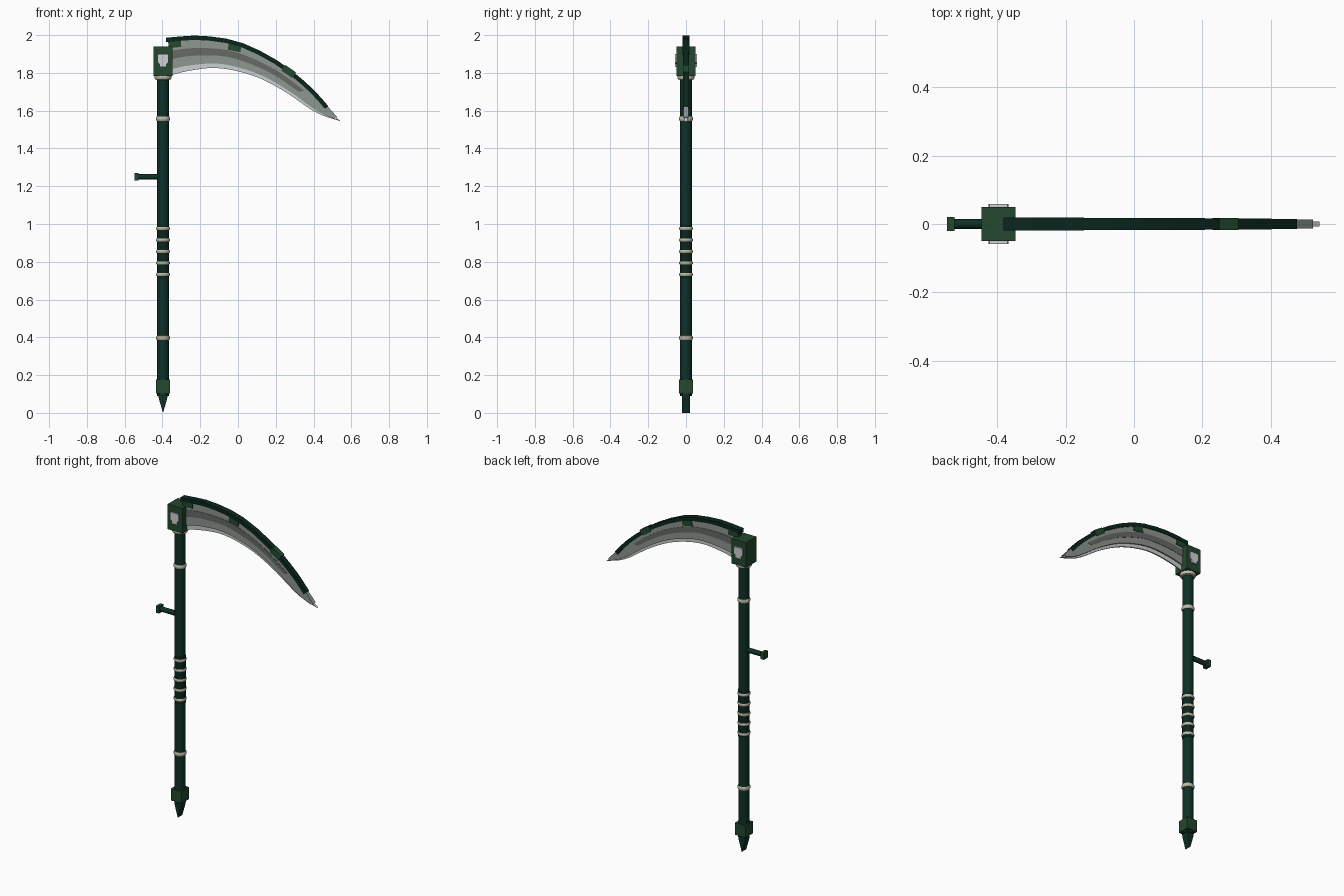
import bpy, bmesh, math
from mathutils import Vector, Matrix

if "Cube" in bpy.data.objects:
    bpy.data.objects.remove(bpy.data.objects["Cube"])

def mat(name, r, g, b):
    lin = lambda c: ((c / 255 + 0.055) / 1.055) ** 2.4 if c > 10 else c / 255 / 12.92
    m = bpy.data.materials.new(name)
    m.diffuse_color = (lin(r), lin(g), lin(b), 1)
    m.use_nodes = True
    m.node_tree.nodes["Principled BSDF"].inputs["Base Color"].default_value = m.diffuse_color
    return m

POLE = mat("dark green", 14, 48, 38)
SPINE = mat("deep green", 10, 38, 28)
GREEN = mat("forest green", 35, 72, 46)
BONE = mat("bone", 192, 188, 168)
STEEL = mat("grey steel", 142, 150, 143)
DARK = mat("dark steel", 102, 106, 100)
EDGE = mat("bright steel", 205, 210, 210)
SILVER = mat("silver", 208, 208, 214)
PX = -0.397  # pole axis

def finish(name, bm, m, smooth=False):
    bmesh.ops.recalc_face_normals(bm, faces=bm.faces)
    me = bpy.data.meshes.new(name)
    bm.to_mesh(me)
    bm.free()
    me.materials.append(m)
    ob = bpy.data.objects.new(name, me)
    bpy.context.collection.objects.link(ob)
    if smooth:
        bpy.context.view_layer.objects.active = ob
        ob.select_set(True)
        bpy.ops.object.shade_smooth_by_angle(angle=math.radians(40))
        ob.select_set(False)
    return ob

def box(name, c, size, m, angle=0.0):
    bm = bmesh.new()
    bmesh.ops.create_cube(bm, size=1)
    bm.transform(Matrix.Translation(c) @ Matrix.Rotation(angle, 4, 'Y') @ Matrix.Diagonal((*size, 1)))
    return finish(name, bm, m)

def rod(name, c, r, length, m, axis=None, sides=16):
    bm = bmesh.new()
    bmesh.ops.create_cone(bm, cap_ends=True, segments=sides, radius1=r, radius2=r, depth=length)
    rot = Matrix.Rotation(math.pi / 2, 4, 'Y') if axis == 'X' else Matrix()
    bm.transform(Matrix.Translation(c) @ rot)
    return finish(name, bm, m, True)

def ring(name, z, r, h, m):
    # rounded band turned round the pole
    bm = bmesh.new()
    prof = [(r - h * .45, -h / 2), (r - h * .15, -h * .42), (r, -h * .15),
            (r, h * .15), (r - h * .15, h * .42), (r - h * .45, h / 2)]
    vs = [bm.verts.new((x, 0, y)) for x, y in prof]
    es = [bm.edges.new(vs[i:i + 2]) for i in range(5)]
    bmesh.ops.spin(bm, geom=vs + es, cent=(0, 0, 0), axis=(0, 0, 1), angle=2 * math.pi, steps=20)
    bmesh.ops.remove_doubles(bm, verts=bm.verts, dist=1e-5)
    bmesh.ops.holes_fill(bm, edges=bm.edges)
    bm.transform(Matrix.Translation((PX, 0, z)))
    return finish(name, bm, m, True)

def prism(name, pts, y0, y1, m):
    bm = bmesh.new()
    f = bm.faces.new([bm.verts.new((x, y0, z)) for x, z in pts])
    ext = bmesh.ops.extrude_face_region(bm, geom=[f])['geom']
    bmesh.ops.translate(bm, verts=[v for v in ext if isinstance(v, bmesh.types.BMVert)], vec=(0, y1 - y0, 0))
    return finish(name, bm, m)

# pole, grip and bands
rod("pole", (PX, 0, 0.945), 0.031, 1.71, POLE)
rod("grip", (PX, 0, 0.855), 0.033, 0.29, SPINE)
for i in range(5):
    ring("grip_ring", 0.733 + 0.061 * i, 0.037, 0.019, BONE)
for z in (0.397, 1.557):
    ring("pole_band", z, 0.037, 0.027, BONE)
ring("head_collar", 1.778, 0.046, 0.03, BONE)

# foot cap and wedge spike
box("foot_cap", (PX, 0, 0.14), (0.072, 0.074, 0.074), GREEN)
prism("foot_spike", [(PX - .026, .105), (PX - .022, .075), (PX, 0), (PX + .022, .075), (PX + .026, .105)],
      -0.022, 0.022, POLE)

# side handle
rod("side_handle", (-0.465, 0, 1.25), 0.015, 0.13, POLE, 'X', 12)
box("side_handle_end", (-0.537, 0, 1.25), (0.022, 0.042, 0.042), GREEN)

# head block with an emblem plate on both faces
box("head_block", (PX, 0, 1.862), (0.1, 0.1, 0.155), GREEN)
skull = [(-.027, .036), (.027, .036), (.03, .02), (.03, -.008), (.019, -.016), (.019, -.032),
         (-.019, -.032), (-.019, -.016), (-.03, -.008), (-.03, .02)]
for s in (-1, 1):
    prism("emblem_plate", [(PX + x, 1.863 + z) for x, z in skull], s * 0.049, s * 0.058, SILVER)

# blade: outer and inner edge curves meeting at the tip
OUT = [(-.38, 1.985), (-.2, 1.996), (.01, 1.962), (.22, 1.857), (.38, 1.729), (.476, 1.625), (.545, 1.543)]
INN = [(-.375, 1.782), (-.254, 1.812), (-.1, 1.825), (.08, 1.785), (.24, 1.706), (.41, 1.592), (.545, 1.543)]

def curve(pts, t):
    p = [Vector(q) for q in pts]
    p = [2 * p[0] - p[1]] + p + [2 * p[-1] - p[-2]]
    u = t * (len(pts) - 1)
    i = min(int(u), len(pts) - 2)
    u -= i
    a, b, c, d = p[i:i + 4]
    return 0.5 * (2 * b + (c - a) * u + (2 * a - 5 * b + 4 * c - d) * u * u + (3 * b - a - 3 * c + d) * u ** 3)

def at(t, v):
    return curve(OUT, t).lerp(curve(INN, t), v)

def strip(name, t0, t1, va, vb, h0, h1, m, n=26):
    # band of the blade between fractions va and vb; half thickness h0 (upper) to h1 (lower)
    bm = bmesh.new()
    rows = []
    for i in range(n + 1):
        t = t0 + (t1 - t0) * i / n
        a, b = at(t, va), at(t, vb)
        rows.append([bm.verts.new((p.x, y, p.y)) for p, y in ((a, -h0), (b, -h1), (b, h1), (a, h0))])
    for r, q in zip(rows, rows[1:]):
        for k in range(4):
            bm.faces.new((r[k], r[(k + 1) % 4], q[(k + 1) % 4], q[k]))
    bm.faces.new(rows[0])
    bm.faces.new(rows[-1])
    return finish(name, bm, m)

strip("blade_body", 0.02, 0.95, 0.04, 0.84, 0.0125, 0.0125, STEEL)
strip("blade_fuller", 0.02, 0.69, 0.35, 0.57, 0.0145, 0.0145, DARK)
strip("blade_edge", 0.0, 0.998, 0.3, 1.0, 0.0075, 0.004, EDGE)

# stepped spine of overlapping blocks along the outer edge
N = 12
for i in range(N):
    a, b = (curve(OUT, 5 / 6 * k / N) for k in (i, i + 1))
    d = b - a
    nrm = Vector((d.y, -d.x)).normalized()
    c = (a + b) / 2 + nrm * 0.0105
    box("spine_block", (c.x, 0, c.y), (d.length * 1.06, 0.039 - 0.01 * i / N, 0.023), SPINE,
        -math.atan2(d.y, d.x))

# green clasps below the spine
for x, z, ang in ((-.335, 1.953, -.05), (-.018, 1.934, .2), (.268, 1.808, .6)):
    box("blade_clasp", (x, 0, z), (0.068, 0.034, 0.036), GREEN, ang)
